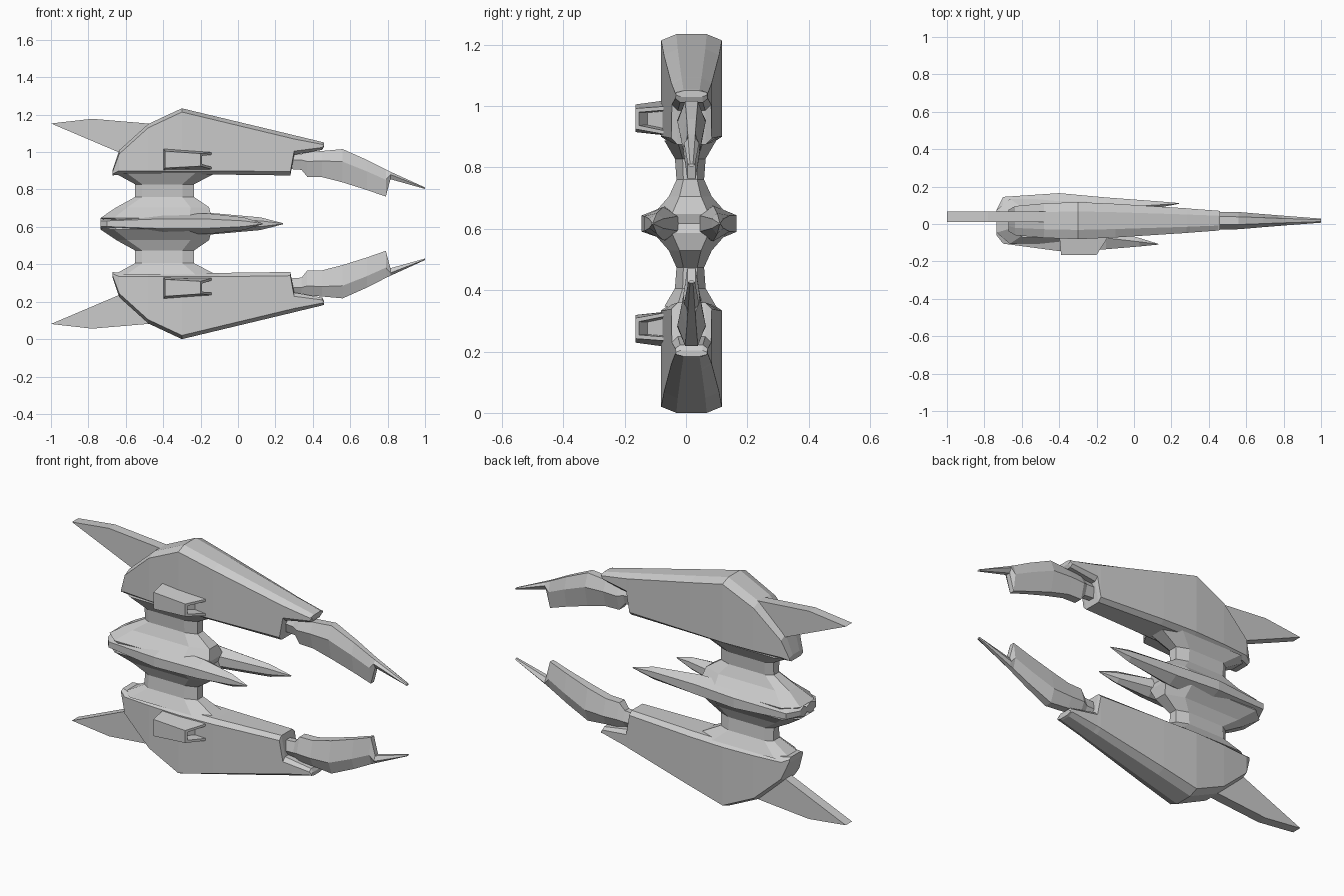
import bpy, bmesh

if "Cube" in bpy.data.objects:
    bpy.data.objects.remove(bpy.data.objects["Cube"])

Z0 = 0.617   # mirror plane height
YC = 0.018   # lengthwise centre of the thin hull


def finish(name, bm, mirror=True):
    """Make an object standing at the mirror plane, mirrored below it."""
    bmesh.ops.remove_doubles(bm, verts=bm.verts, dist=0.0003)
    bmesh.ops.recalc_face_normals(bm, faces=bm.faces)
    me = bpy.data.meshes.new(name)
    bm.to_mesh(me)
    bm.free()
    ob = bpy.data.objects.new(name, me)
    ob.location.z = Z0
    bpy.context.collection.objects.link(ob)
    if mirror:
        m = ob.modifiers.new("Mirror", 'MIRROR')
        m.use_axis = (False, False, True)
    return ob


def loft(rings, cap_start=True, cap_end=True):
    bm = bmesh.new()
    vs = [[bm.verts.new(p) for p in r] for r in rings]
    n = len(rings[0])
    for a, b in zip(vs, vs[1:]):
        for i in range(n):
            j = (i + 1) % n
            bm.faces.new((a[i], a[j], b[j], b[i]))
    if cap_start:
        bm.faces.new(vs[0])
    if cap_end:
        bm.faces.new(vs[-1])
    return bm


def hull_ring(x, zb, zt, hw):
    """Chamfered rectangle across the hull."""
    c = min(0.02, (zt - zb) * 0.3)
    half = [(0.5, zt), (1, zt - c), (1, zb + c), (0.7, zb)]
    pts = half + [(-k, z) for k, z in reversed(half)]
    return [(x, YC + k * hw, z - Z0) for k, z in pts]


def claw_ring(x, zb, zt, hw):
    """Blade section: ridge on top, thin lower edge."""
    h = zt - zb
    half = [(0.45, zt), (1, zb + 0.62 * h), (0.5, zb)]
    pts = half + [(-k, z) for k, z in reversed(half)]
    return [(x, YC + k * hw, z - Z0) for k, z in pts]


def body_ring(z, x0, x1, hw):
    """Octagon in plan for the central column."""
    a, b = x0 + (x1 - x0) * 0.12, x1 - (x1 - x0) * 0.2
    q = hw * 0.5
    pts = [(x0, -q), (a, -hw), (b, -hw), (x1, -q),
           (x1, q), (b, hw), (a, hw), (x0, q)]
    return [(x, YC - 0.004 + y, z - Z0) for x, y in pts]


# Hull shells, upper and lower
hull = [(-0.67, 0.875, 0.905, 0.058), (-0.635, 0.88, 1.01, 0.078),
        (-0.48, 0.88, 1.15, 0.092), (-0.30, 0.88, 1.234, 0.099),
        (-0.10, 0.88, 1.186, 0.09), (0.28, 0.875, 1.095, 0.066),
        (0.30, 0.985, 1.09, 0.064), (0.45, 1.012, 1.054, 0.053),
        (0.46, 1.03, 1.05, 0.05)]
finish("hull_shell", loft([hull_ring(*s) for s in hull]))

# Central column with grooved rim
body = [(Z0, -0.68, -0.15, 0.11), (0.648, -0.735, -0.14, 0.12),
        (0.705, -0.65, -0.155, 0.07), (0.76, -0.55, -0.235, 0.045),
        (0.828, -0.55, -0.235, 0.05), (0.888, -0.66, -0.12, 0.085)]
finish("central_column", loft([body_ring(*s) for s in body], cap_start=False))

# Forward prongs on both sides of the column: x, inner y, outer y, half height
back = [(-0.735, 0.02, 0.075, 0.030), (-0.70, 0.02, 0.145, 0.034),
        (-0.40, 0.02, 0.165, 0.060), (-0.15, 0.045, 0.142, 0.058),
        (0.12, 0.085, 0.122, 0.034), (0.24, 0.108, 0.112, 0.003)]
front = [(-0.735, 0.02, -0.06, 0.030), (-0.70, 0.02, -0.105, 0.034),
         (-0.40, 0.02, -0.145, 0.058), (-0.15, -0.025, -0.135, 0.054),
         (0.03, -0.075, -0.12, 0.034), (0.13, -0.106, -0.110, 0.003)]
for name, secs in (("back_prong", back), ("front_prong", front)):
    rings = []
    for x, yi, yo, h in secs:
        ym = yi + (yo - yi) * 0.45
        e = h * 0.45
        rings.append([(x, yi, -e), (x, ym, -h), (x, yo, -e),
                      (x, yo, e), (x, ym, h), (x, yi, e)])
    finish(name, loft(rings), mirror=False)

# Claw blades hinged at the hull tips
claw = [(0.27, 0.91, 0.99, 0.032), (0.34, 0.905, 0.99, 0.034),
        (0.37, 0.868, 1.0, 0.046), (0.45, 0.866, 1.006, 0.047),
        (0.56, 0.838, 1.016, 0.046), (0.69, 0.797, 0.958, 0.035),
        (0.79, 0.762, 0.907, 0.027), (0.815, 0.855, 0.895, 0.025),
        (1.0, 0.803, 0.811, 0.011)]
finish("claw_blade", loft([claw_ring(*s) for s in claw]))

# Rear fins
fin = [(-1.0, 1.153), (-0.78, 1.178), (-0.45, 1.15), (-0.45, 1.04), (-0.64, 1.0)]
finish("rear_fin", loft([[(x, y, z - Z0) for x, z in fin] for y in (0.012, 0.066)]))

# Side pods with a recessed opening in the slanted forward face
outer = [(-0.39, 0.915, 1.005), (-0.20, 0.925, 0.992)]
inner = [(-0.40, 0.903, 1.02), (-0.13, 0.905, 1.0)]
rings = []
for y, ((xa, a0, a1), (xb, b0, b1)) in ((-0.165, outer), (-0.055, inner)):
    rings.append([(xa, y, a0 - Z0), (xb, y, b0 - Z0),
                  (xb, y, b1 - Z0), (xa, y, a1 - Z0)])
bm = loft(rings)
bmesh.ops.recalc_face_normals(bm, faces=bm.faces)
mouth = max(bm.faces, key=lambda f: f.calc_center_median().x)
bmesh.ops.inset_individual(bm, faces=[mouth], thickness=0.018)
bmesh.ops.inset_individual(bm, faces=[mouth], thickness=0.002, depth=-0.05)
finish("side_pod", bm)
